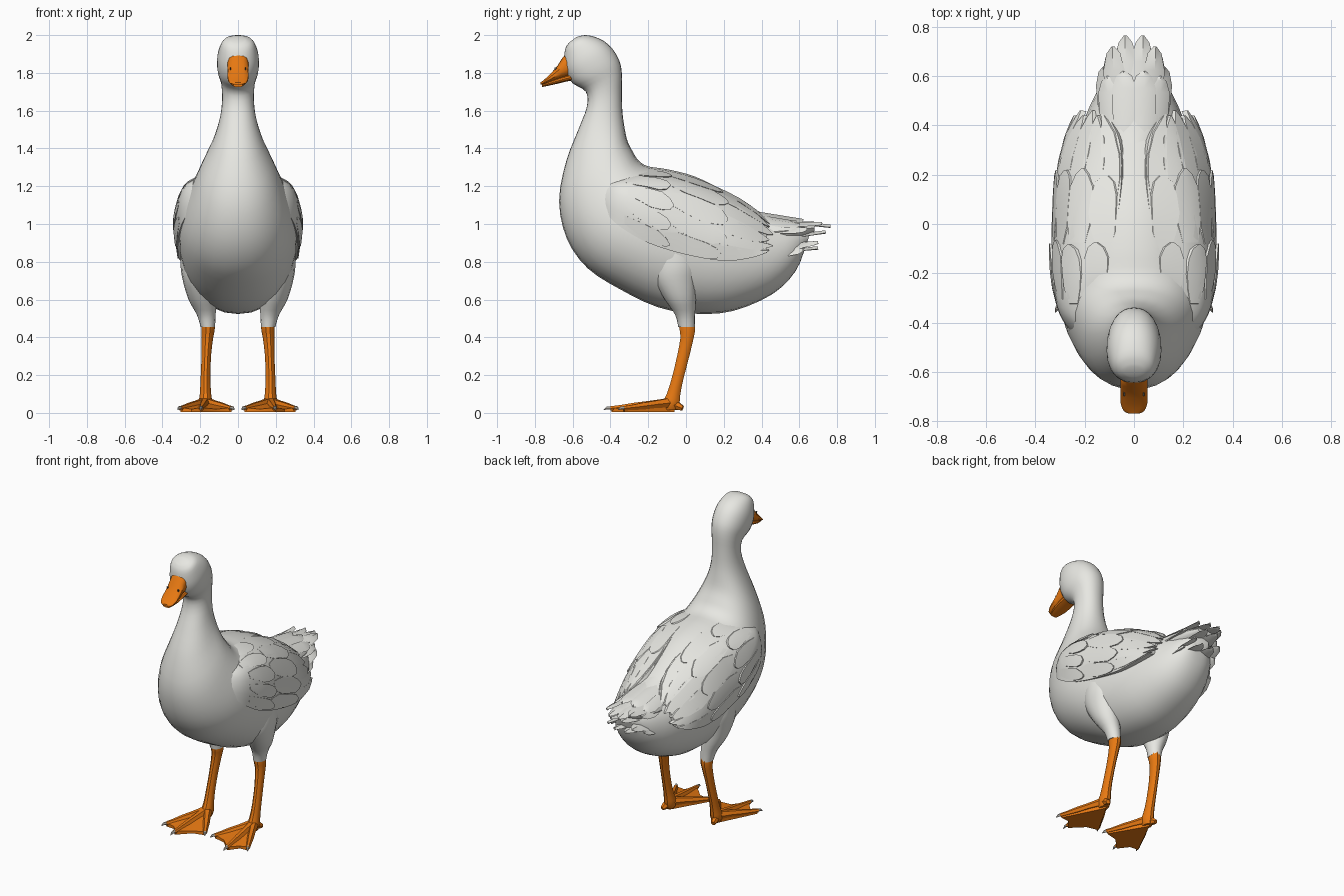
import bpy, bmesh, math, random
from mathutils import Vector as V
from mathutils.bvhtree import BVHTree

if "Cube" in bpy.data.objects:
    bpy.data.objects.remove(bpy.data.objects["Cube"])

random.seed(4)

def mat(name, col):
    m = bpy.data.materials.new(name)
    m.diffuse_color = (*col, 1)
    m.use_nodes = True
    m.node_tree.nodes["Principled BSDF"].inputs["Base Color"].default_value = m.diffuse_color
    return m

WHITE = mat("white plumage", (0.80, 0.80, 0.76))
ORANGE = mat("orange skin", (0.80, 0.19, 0.006))
DARK = mat("dark eye", (0.10, 0.10, 0.09))
CLAW = mat("pale claw", (0.62, 0.58, 0.52))

def make(name, bm, material, mirror=False, angle=35):
    bmesh.ops.remove_doubles(bm, verts=bm.verts, dist=1e-5)
    bmesh.ops.recalc_face_normals(bm, faces=bm.faces)
    me = bpy.data.meshes.new(name)
    bm.to_mesh(me)
    bm.free()
    me.materials.append(material)
    ob = bpy.data.objects.new(name, me)
    bpy.context.collection.objects.link(ob)
    me.shade_smooth()
    me.set_sharp_from_angle(angle=math.radians(angle))
    if mirror:
        ob.modifiers.new("mirror", 'MIRROR').use_mirror_merge = False
    return ob

def spline(rows, sub):
    """Catmull-Rom interpolation between rows of numbers."""
    out, n = [], len(rows)
    for i in range(n - 1):
        a, b, c, d = rows[max(i - 1, 0)], rows[i], rows[i + 1], rows[min(i + 2, n - 1)]
        for k in range(sub):
            t = k / sub
            out.append([0.5 * (2 * q + (r - p) * t + (2 * p - 5 * q + 4 * r - s) * t * t
                               + (3 * q - p - 3 * r + s) * t ** 3)
                        for p, q, r, s in zip(a, b, c, d)])
    return out + [list(rows[-1])]

def skin(bm, rings):
    """Bridge closed rings of points and cap both ends."""
    vs = [[bm.verts.new(p) for p in r] for r in rings]
    n = len(vs[0])
    for a, b in zip(vs, vs[1:]):
        for j in range(n):
            bm.faces.new((a[j], a[(j + 1) % n], b[(j + 1) % n], b[j]))
    bm.faces.new(vs[0])
    bm.faces.new(vs[-1])

def spow(c, e):
    return math.copysign(abs(c) ** e, c)

def profile_loft(bm, rows, sub, seg, e=1.0):
    """Rows: top y, top z, bottom y, bottom z, half width."""
    rings = []
    for ty, tz, by, bz, w in spline(rows, sub):
        t, b = V((0, ty, tz)), V((0, by, bz))
        angs = [2 * math.pi * j / seg for j in range(seg)]
        rings.append([(t + b) / 2 + (t - b) / 2 * spow(math.cos(a), e)
                      + V((w * spow(math.sin(a), e), 0, 0)) for a in angs])
    skin(bm, rings)

def column(bm, rows, sub, seg):
    """Rows: z, centre x, centre y, radius x, radius y."""
    skin(bm, [[(x + rx * math.cos(2 * math.pi * j / seg), y + ry * math.sin(2 * math.pi * j / seg), z)
               for j in range(seg)] for z, x, y, rx, ry in spline(rows, sub)])

def tube(bm, path, seg=6):
    """Tapered, roughly horizontal tube; path rows: x, y, z, radius."""
    pts = [V(p[:3]) for p in path]
    d = (pts[-1] - pts[0]).normalized()
    s = d.cross(V((0, 0, 1))).normalized()
    u = s.cross(d)
    skin(bm, [[p + r[3] * (s * math.cos(2 * math.pi * j / seg) + u * math.sin(2 * math.pi * j / seg))
               for j in range(seg)] for p, r in zip(pts, path)])

# Body, neck and head as one loft
bm = bmesh.new()
profile_loft(bm, [
    (.66, .96, .63, .87, .05), (.56, 1.0, .58, .75, .13), (.40, 1.05, .46, .63, .20),
    (.22, 1.165, .25, .54, .26), (.05, 1.25, .05, .525, .295), (-.10, 1.29, -.15, .56, .312),
    (-.20, 1.305, -.35, .655, .31), (-.25, 1.335, -.52, .765, .285), (-.28, 1.38, -.63, .92, .245),
    (-.31, 1.44, -.672, 1.12, .195), (-.327, 1.52, -.635, 1.33, .135), (-.337, 1.60, -.57, 1.50, .098),
    (-.34, 1.70, -.525, 1.62, .084), (-.34, 1.80, -.53, 1.70, .09), (-.355, 1.87, -.60, 1.745, .107),
    (-.40, 1.94, -.635, 1.80, .111), (-.46, 1.982, -.645, 1.86, .10), (-.53, 2.0, -.64, 1.925, .078),
    (-.58, 1.99, -.62, 1.96, .04)], 3, 28, .93)
tree = BVHTree.FromBMesh(bm)
make("body_neck_and_head", bm, WHITE)

# Eyes: thin plates set on the head surface
bm = bmesh.new()
hit, nrm, _, _ = tree.find_nearest(V((.12, -.585, 1.908)))
side = V((0, 1, .1)).cross(nrm).normalized()
fwd = nrm.cross(side)
def oval(off):
    return [hit + nrm * off + fwd * .03 * math.cos(k * math.pi / 6)
            + side * .015 * math.sin(k * math.pi / 6) for k in range(12)]
skin(bm, [oval(-.004), oval(.004)])
make("eye", bm, DARK, True)

# Beak: upper and lower halves
bm = bmesh.new()
profile_loft(bm, [(-.58, 1.895, -.56, 1.79, .055), (-.64, 1.897, -.62, 1.782, .056),
                  (-.68, 1.838, -.67, 1.767, .055), (-.73, 1.783, -.725, 1.75, .055),
                  (-.76, 1.757, -.76, 1.738, .042), (-.77, 1.75, -.77, 1.738, .02)], 2, 14, .8)
make("upper_beak", bm, ORANGE)
bm = bmesh.new()
profile_loft(bm, [(-.56, 1.80, -.57, 1.765, .05), (-.62, 1.79, -.62, 1.757, .05),
                  (-.70, 1.765, -.70, 1.738, .047), (-.762, 1.74, -.762, 1.725, .025)], 2, 12, .8)
make("lower_beak", bm, ORANGE)
bm = bmesh.new()
skin(bm, [[(x, -.682 + .016 * math.cos(k), 1.815 + .009 * math.sin(k) - .012 * math.cos(k))
           for k in (0, 1, 2, 3, 4, 5)] for x in (.036, .043)])
make("nostril", bm, DARK, True)

# Folded wing: rows of y and four surface points (x, z) from back to lower edge
WING = spline([
    (-.465, .17, 1.18, .19, 1.165, .21, 1.14, .22, 1.11),
    (-.42, .15, 1.23, .225, 1.205, .265, 1.13, .27, 1.05),
    (-.34, .13, 1.265, .265, 1.215, .31, 1.11, .305, .98),
    (-.20, .10, 1.285, .27, 1.215, .335, 1.05, .318, .90),
    (.0, .07, 1.258, .25, 1.185, .327, 1.0, .317, .838),
    (.20, .05, 1.18, .21, 1.12, .308, .95, .305, .805),
    (.34, .06, 1.10, .17, 1.05, .265, .91, .28, .82),
    (.43, .10, 1.02, .15, .985, .215, .90, .245, .848)], 4)

def wing_point(y, s):
    """Point on the wing surface at length y and height parameter s (0 back, 3 edge)."""
    i = next((k for k in range(len(WING) - 2) if WING[k + 1][0] >= y), len(WING) - 2)
    t = (y - WING[i][0]) / (WING[i + 1][0] - WING[i][0])
    r = [a + (b - a) * t for a, b in zip(WING[i], WING[i + 1])]
    q = [(r[k], r[k + 1]) for k in (1, 3, 5, 7)]
    j = min(max(int(s), 0), 2)
    p = [q[max(j - 1, 0)], q[j], q[j + 1], q[min(j + 2, 3)]]
    x, z = spline(p, 20)[20 + round((s - j) * 20)] if 0 < j < 2 else \
        (spline(p[1:] if j == 0 else p[:3], 20)[round((s - j) * 20) + (0 if j == 0 else 20)])
    return V((x, y, z))

bm = bmesh.new()
rings = []
for row in WING:
    y, x0, z0, x3, z3 = row[0], row[1], row[2], row[7], row[8]
    rings.append([wing_point(y, k / 3) for k in range(10)]
                 + [V((x3 - .06, y, z3 + .02)), V((max(x0 - .05, .01), y, z0 - .09))])
skin(bm, rings)
make("wing", bm, WHITE, True)

# Overlapping wing feathers that hug the wing surface
bm = bmesh.new()
def wing_feather(y0, y1, s0, s1, half, lift):
    rings = []
    for t, w in ((0, .5), (.25, .9), (.5, 1), (.75, .95), (.92, .6), (1, .12)):
        y, s, o = y0 + (y1 - y0) * t, s0 + (s1 - s0) * t, .001 + lift * t
        pts = [wing_point(y, min(max(s + half * w * k, 0), 3)) for k in (-1, 0, 1)]
        n = V((.8, .1, .5 - .25 * s))
        n.normalize()
        rings.append([p + n * o for p in pts] + [p - n * .012 for p in reversed(pts)])
    skin(bm, rings)
for y0, y1, count, half in ((-.30, -.06, 5, .26), (-.10, .20, 5, .30), (.10, .46, 6, .28)):
    for k in range(count):
        s = .35 + 2.3 * k / (count - 1)
        j = random.uniform(-.03, .03) if y1 < .4 else -.02 * (k % 2)
        wing_feather(y0 + j, y1 + j, s - .1, s + .06, half, .009)
make("wing_feathers", bm, WHITE, True, 30)

# Tail: layered fan of flat feathers
def feather(bm, base, tip, half, roll=0.0):
    base, tip = V(base), V(tip)
    d = (tip - base).normalized()
    s = d.cross(V((math.sin(roll), 0, math.cos(roll)))).normalized()
    n = s.cross(d)
    rings = []
    for t, w in ((0, .7), (.4, .95), (.75, 1), (.93, .65), (1, .15)):
        p = base.lerp(tip, t)
        rings.append([p - s * half * w, p + n * .012, p + s * half * w, p - n * .006])
    skin(bm, rings)
bm = bmesh.new()
for bx, bz, tx, ty, tz, w, roll in (
        (.03, 1.03, .035, .765, .985, .045, .1), (.07, 1.0, .085, .72, 1.0, .045, .3),
        (.10, .97, .12, .64, .97, .045, .5), (.04, 1.06, .04, .62, 1.015, .05, .15),
        (.09, 1.03, .105, .60, .99, .05, .45), (.04, .90, .04, .74, .955, .045, .1),
        (.08, .86, .09, .70, .90, .045, .4), (.04, .84, .04, .70, .87, .045, .1),
        (.10, .86, .12, .62, .86, .045, .7)):
    feather(bm, (bx, .34, bz), (tx, ty, tz), w, roll)
make("tail_feathers", bm, WHITE, True)
bm = bmesh.new()
profile_loft(bm, [(.28, 1.12, .30, .86, .12), (.40, 1.06, .42, .86, .145), (.52, 1.03, .54, .90, .14),
                  (.60, 1.012, .62, .93, .115), (.68, 1.0, .68, .96, .06)], 2, 16)
make("tail_base", bm, WHITE)

# Thighs and legs
bm = bmesh.new()
column(bm, [(.88, .22, -.06, .08, .11), (.78, .222, -.055, .082, .118), (.70, .21, -.055, .082, .112),
            (.60, .19, -.03, .072, .082), (.52, .168, -.005, .05, .053), (.455, .16, .003, .038, .044)], 3, 16)
make("thigh", bm, WHITE, True)
bm = bmesh.new()
column(bm, [(.50, .158, .004, .03, .036), (.45, .158, .006, .036, .044), (.40, .162, .006, .031, .037),
            (.30, .168, -.015, .025, .034), (.18, .172, -.045, .026, .033), (.10, .172, -.066, .03, .038),
            (.05, .172, -.08, .036, .048), (.015, .172, -.08, .025, .035)], 2, 10)
make("leg", bm, ORANGE, True)

# Webbed foot: three toes, a back toe, web between and pale claws
TIPS = [(.035, -.30), (.195, -.40), (.305, -.33)]
toes, claws = bmesh.new(), bmesh.new()
for x, y in TIPS:
    hx, hy = .172, -.075
    at = lambda t: (hx + (x - hx) * t, hy + (y - hy) * t)
    tube(toes, [(*at(0), .055, .030), (*at(.35), .045, .022), (*at(.6), .036, .021),
                (*at(.85), .028, .015), (*at(1), .024, .013)])
    tube(claws, [(*at(.97), .027, .011), (*at(1.06), .026, .008), (*at(1.11), .016, .002)])
tube(toes, [(.17, -.08, .05, .026), (.185, -.04, .035, .022), (.19, -.018, .024, .014)])
make("toes", toes, ORANGE, True)
make("claws", claws, CLAW, True)
bm = bmesh.new()
web = [(.172, -.06, .065), (.035, -.295, .028), (.115, -.315, .02), (.195, -.395, .028),
       (.245, -.33, .02), (.305, -.325, .028)]
top = [bm.verts.new(p) for p in web]
low = [bm.verts.new((x, y, .004)) for x, y, z in web]
for i in range(1, 5):
    bm.faces.new((top[0], top[i], top[i + 1]))
    bm.faces.new((low[0], low[i + 1], low[i]))
for i in range(6):
    j = (i + 1) % 6
    bm.faces.new((top[i], low[i], low[j], top[j]))
make("foot_web", bm, ORANGE, True)
